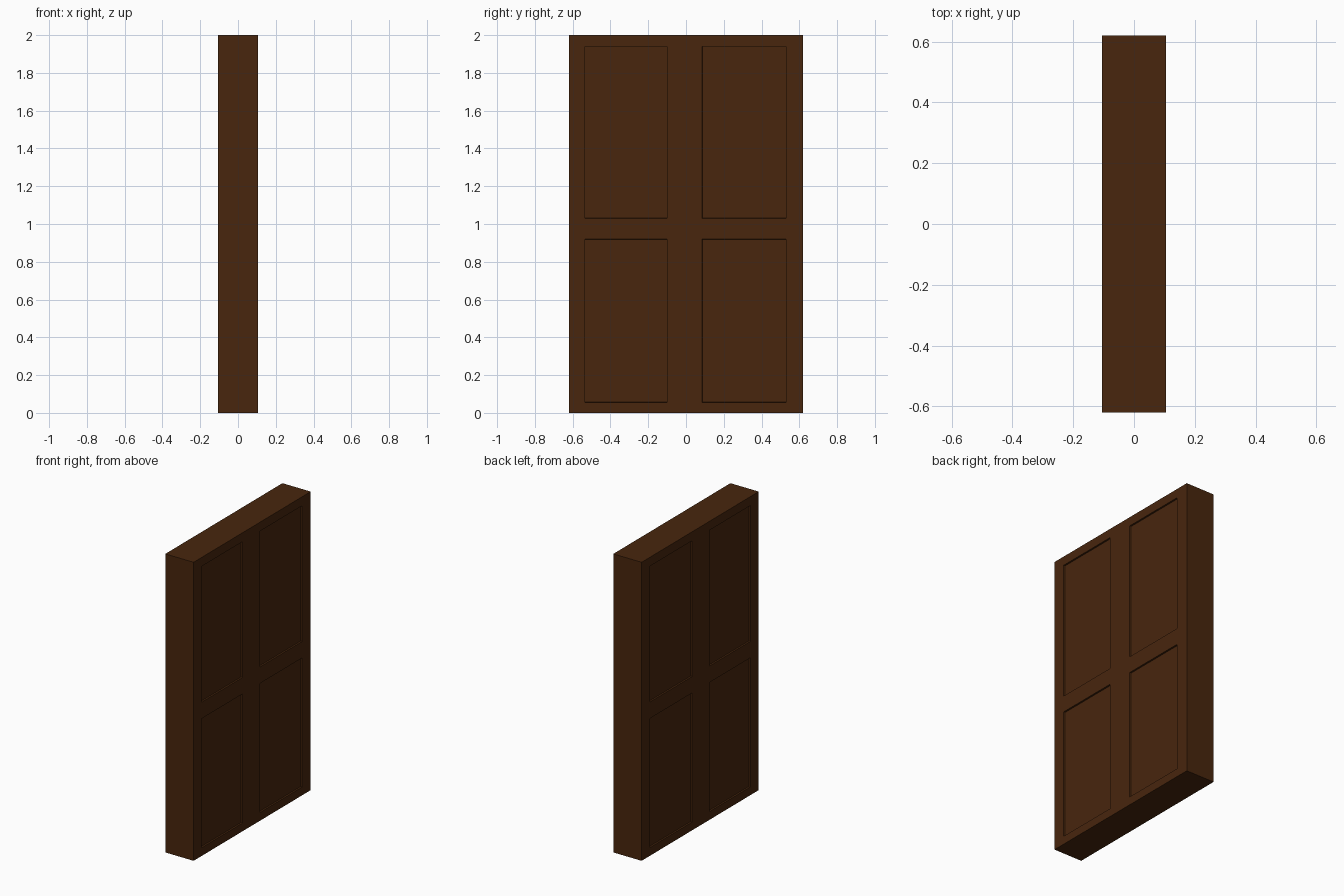
import bpy, bmesh

if "Cube" in bpy.data.objects:
    bpy.data.objects.remove(bpy.data.objects["Cube"])

HX, DEPTH = 0.105, 0.01
# panel edges: (low, high) across the width and up the height
COLS = [(-0.535, -0.10), (0.085, 0.53)]
ROWS = [(0.055, 0.92), (1.03, 1.94)]
ys = [-0.62] + [v for c in COLS for v in c] + [0.62]
zs = [0.0] + [v for r in ROWS for v in r] + [2.0]

bm = bmesh.new()


def gridded_face(x):
    """One broad side of the door, split into rails, stiles and panels."""
    v = [[bm.verts.new((x, y, z)) for z in zs] for y in ys]
    panels = []
    for i in range(5):
        for j in range(5):
            f = bm.faces.new((v[i][j], v[i + 1][j], v[i + 1][j + 1], v[i][j + 1]))
            if i % 2 and j % 2:
                panels.append(f)
    rim = ([v[i][0] for i in range(5)] + [v[5][j] for j in range(5)]
           + [v[i][5] for i in range(5, 0, -1)] + [v[0][j] for j in range(5, 0, -1)])
    return panels, rim


# both broad sides, joined by the door edges
front_panels, rim_a = gridded_face(HX)
back_panels, rim_b = gridded_face(-HX)
for k in range(len(rim_a)):
    n = (k + 1) % len(rim_a)
    bm.faces.new((rim_a[k], rim_b[k], rim_b[n], rim_a[n]))
bmesh.ops.recalc_face_normals(bm, faces=bm.faces[:])

# sink the four panels on each side
bmesh.ops.inset_individual(bm, faces=front_panels + back_panels,
                           thickness=0.002, depth=-DEPTH)

mesh = bpy.data.meshes.new("door")
bm.to_mesh(mesh)
bm.free()
door = bpy.data.objects.new("door", mesh)
bpy.context.collection.objects.link(door)

# dark brown wood
wood = bpy.data.materials.new("dark_wood")
wood.diffuse_color = (0.065, 0.019, 0.004, 1)
wood.use_nodes = True
wood.node_tree.nodes["Principled BSDF"].inputs["Base Color"].default_value = wood.diffuse_color
mesh.materials.append(wood)
